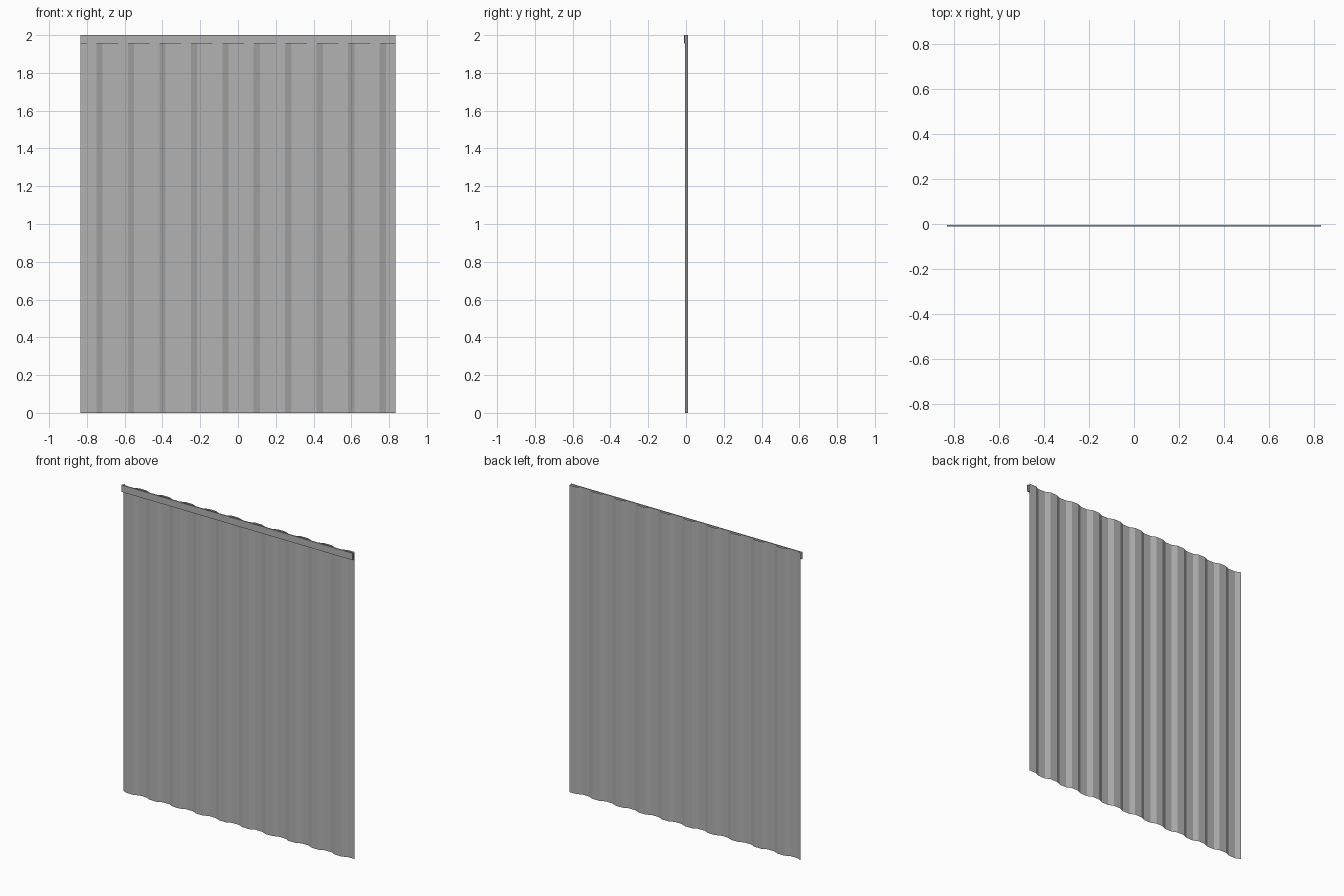
import bpy
import bmesh

cube = bpy.data.objects.get("Cube")
if cube:
    bpy.data.objects.remove(cube)

WIDTH, HEIGHT, WAVES = 1.667, 2.0, 10
FRONT, CREST, BACK = -0.011, -0.004, 0.011

metal = bpy.data.materials.new("grey_metal")
metal.use_nodes = True
metal.diffuse_color = (0.45, 0.45, 0.45, 1)
metal.node_tree.nodes["Principled BSDF"].inputs["Base Color"].default_value = metal.diffuse_color


def extrude_profile(name, points, axis, length, closed):
    """Sweep a profile along an axis."""
    mesh = bpy.data.meshes.new(name)
    obj = bpy.data.objects.new(name, mesh)
    bpy.context.collection.objects.link(obj)
    bm = bmesh.new()
    start = [bm.verts.new(p) for p in points]
    end = [bm.verts.new([c + a * length for c, a in zip(p, axis)]) for p in points]
    count = len(points)
    for i in range(count if closed else count - 1):
        j = (i + 1) % count
        bm.faces.new((start[i], start[j], end[j], end[i]))
    if closed:
        bm.faces.new(start)
        bm.faces.new(end)
        bmesh.ops.recalc_face_normals(bm, faces=bm.faces)
    bm.to_mesh(mesh)
    bm.free()
    mesh.materials.append(metal)
    return obj


# Corrugated sheet: sloped, crest, sloped, valley in every wave
pitch = WIDTH / WAVES
profile = []
for wave in range(WAVES):
    x = -WIDTH / 2 + wave * pitch
    for share, y in ((0, BACK), (0.2, CREST), (0.5, CREST), (0.7, BACK)):
        profile.append((x + share * pitch, y, 0))
profile.append((WIDTH / 2, BACK, 0))
extrude_profile("corrugated_sheet", profile, (0, 0, 1), HEIGHT, False)

# Top rail along the front of the crests
rail = [(-WIDTH / 2, y, z) for y, z in
        ((FRONT, 1.955), (CREST, 1.955), (CREST, HEIGHT), (FRONT, HEIGHT))]
extrude_profile("top_rail", rail, (1, 0, 0), WIDTH, True)
